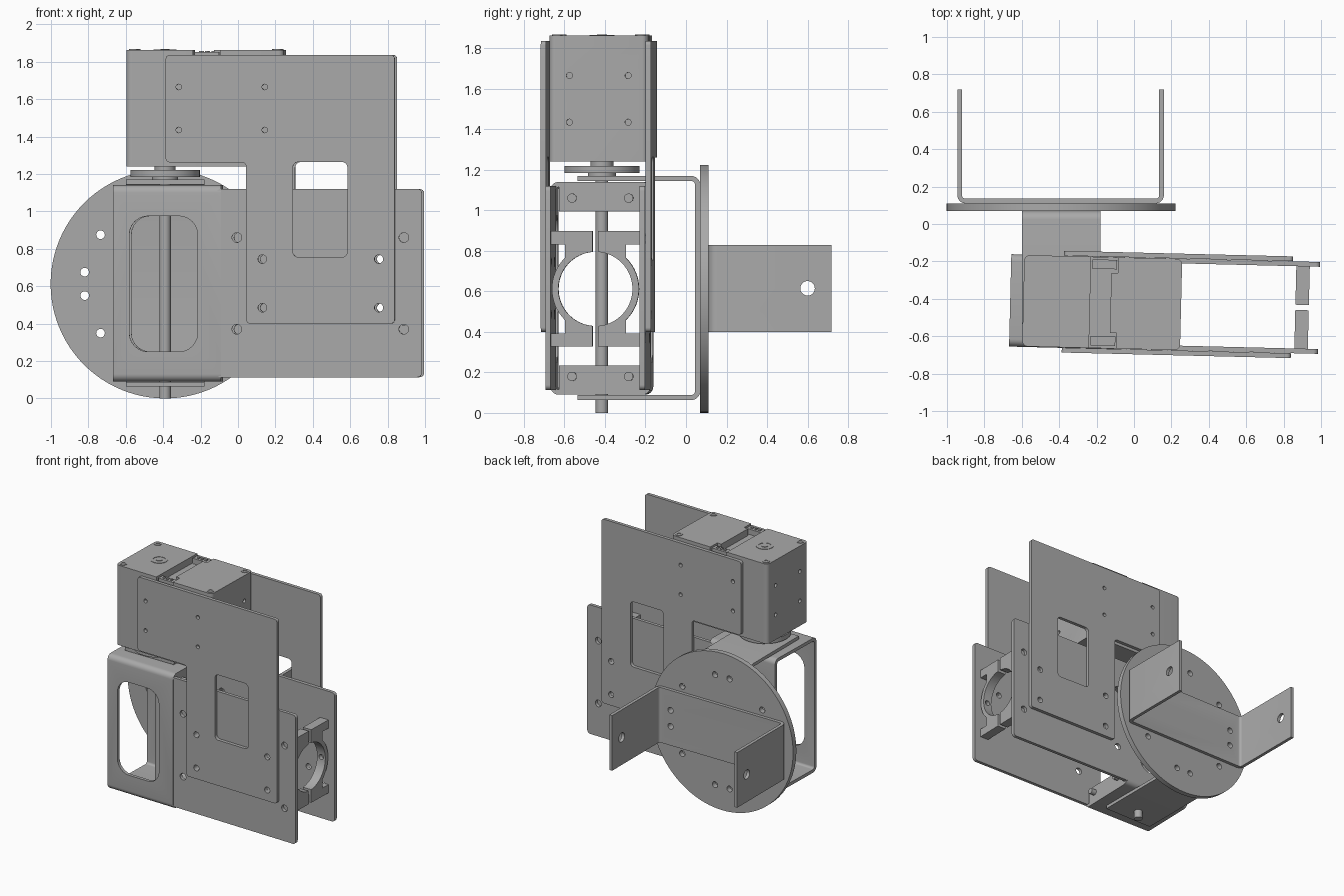
import bpy, bmesh
from math import sin, cos, pi, radians
from mathutils import Matrix, Vector

cube = bpy.data.objects.get("Cube")
if cube:
    bpy.data.objects.remove(cube)

GREY = (0.4, 0.4, 0.4, 1)
metal = bpy.data.materials.new("grey_metal")
metal.use_nodes = True
metal.diffuse_color = GREY
metal.node_tree.nodes["Principled BSDF"].inputs["Base Color"].default_value = GREY

# Two 2D directions spanning the sheet, for each extrusion axis
SPAN = {"x": ((0, 1, 0), (0, 0, 1)), "y": ((1, 0, 0), (0, 0, 1)), "z": ((1, 0, 0), (0, 1, 0))}


def circle(a, b, r, n=32):
    return [(a + r * cos(2 * pi * i / n), b + r * sin(2 * pi * i / n)) for i in range(n)]


def rounded(points, radii):
    """Fillet the square corners of an outline."""
    if not isinstance(radii, (list, tuple)):
        radii = [radii] * len(points)
    out = []
    for i, (p, r) in enumerate(zip(points, radii)):
        p = Vector(p)
        if r == 0:
            out.append(tuple(p))
            continue
        d1 = (Vector(points[i - 1]) - p).normalized()
        d2 = (Vector(points[(i + 1) % len(points)]) - p).normalized()
        for k in range(7):
            t = pi / 2 * k / 6
            out.append(tuple(p + d1 * r * (1 - sin(t)) + d2 * r * (1 - cos(t))))
    return out


def rect(a0, b0, a1, b1, r=0):
    return rounded([(a0, b0), (a1, b0), (a1, b1), (a0, b1)], r)


def slab(name, axis, lo, hi, *loops):
    """Extrude an outline, with further loops as holes, from lo to hi along an axis."""
    curve = bpy.data.curves.new(name, "CURVE")
    curve.dimensions, curve.fill_mode = "2D", "BOTH"
    curve.extrude = (hi - lo) / 2
    for loop in loops:
        spline = curve.splines.new("POLY")
        spline.points.add(len(loop) - 1)
        for point, (a, b) in zip(spline.points, loop):
            point.co = (a, b, 0, 1)
        spline.use_cyclic_u = True
    temp = bpy.data.objects.new(name, curve)
    mesh = bpy.data.meshes.new_from_object(temp)
    bpy.data.objects.remove(temp)
    bpy.data.curves.remove(curve)
    u, v = map(Vector, SPAN[axis])
    w = u.cross(v)
    mid = Vector([(lo + hi) / 2 if c == axis else 0 for c in "xyz"])
    mesh.transform(Matrix.Translation(mid) @ Matrix((u, v, w)).transposed().to_4x4())
    bm = bmesh.new()
    bm.from_mesh(mesh)
    bmesh.ops.remove_doubles(bm, verts=bm.verts, dist=1e-5)
    bmesh.ops.recalc_face_normals(bm, faces=bm.faces)
    bm.to_mesh(mesh)
    bm.free()
    mesh.materials.clear()
    mesh.materials.append(metal)
    obj = bpy.data.objects.new(name, mesh)
    bpy.context.collection.objects.link(obj)
    return obj


def cut(obj, *cutters):
    for cutter in cutters:
        cutter.hide_render = True
        mod = obj.modifiers.new("cut", "BOOLEAN")
        mod.operation, mod.solver, mod.object = "DIFFERENCE", "EXACT", cutter
    mesh = bpy.data.meshes.new_from_object(obj.evaluated_get(bpy.context.evaluated_depsgraph_get()))
    obj.modifiers.clear()
    obj.data = mesh
    for cutter in cutters:
        bpy.data.objects.remove(cutter)


def drills(axis, lo, hi, r, spots):
    return [slab("drill", axis, lo, hi, circle(a, b, r, 20)) for a, b in spots]


def grid(a_values, b_values):
    return [(a, b) for a in a_values for b in b_values]


CX, CY, CZ = -0.39, -0.415, 0.612
T = 0.025

# Fixed base: round disc with its bolt circle
bolts = []
for quarter in range(4):
    for angle in (-8.3, 8.3):
        t = radians(quarter * 90 + angle)
        bolts.append((CX + 0.434 * cos(t), CZ + 0.434 * sin(t)))
for sx in (-1, 1):
    for sz in (-1, 1):
        bolts.append((CX + sx * 0.345, CZ + sz * 0.263))
slab("base_disc", "y", 0.07, 0.11, circle(CX, CZ, 0.612, 96), *[circle(a, b, 0.023, 20) for a, b in bolts])

# Rear mounting bracket, bent from one strip
x0, x1, y0, y1 = -0.945, 0.16, 0.11, 0.718
u_points = [(x0, y0), (x1, y0), (x1, y1), (x1 - T, y1), (x1 - T, y0 + T),
            (x0 + T, y0 + T), (x0 + T, y1), (x0, y1)]
rear = slab("rear_bracket", "z", 0.4, 0.83, rounded(u_points, [0.045, 0.045, 0, 0, 0.02, 0.02, 0, 0]))
side_bolts = [(a, b) for a, b in bolts if abs(b - CZ) < 0.1]
cut(rear, *drills("x", -1.2, 0.4, 0.036, [(0.6, CZ + 0.003)]), *drills("y", 0, 0.2, 0.023, side_bolts))

# Yoke that carries the vertical shaft
y0, y1, z0, z1 = -0.535, 0.07, 0.063, 1.17
yoke_points = [(y0, z0), (y1, z0), (y1, z1), (y0, z1), (y0, z1 - T),
               (y1 - T, z1 - T), (y1 - T, z0 + T), (y0, z0 + T)]
slab("yoke", "x", -0.6, -0.18, rounded(yoke_points, [0, 0.045, 0.045, 0, 0, 0.02, 0.02, 0]))

# Shaft, pulley wheel and hubs
for name, lo, hi, r in (("shaft", 0, 1.25, 0.031), ("pulley", 1.185, 1.22, 0.186),
                        ("lower_hub", 1.165, 1.19, 0.07), ("upper_hub", 1.215, 1.245, 0.056)):
    slab(name, "z", lo, hi, circle(CX, CY, r, 48))

# Everything below swings on the shaft: y is measured from the shaft until the end
fixed = set(bpy.data.objects)

# Rectangular joint frame, open at its ends, with windows through both walls
H = 0.247
frame = slab("joint_frame", "x", -0.662, -0.085, rect(-H, 0.09, H, 1.14, 0.04),
             rect(-H + T, 0.09 + T, H - T, 1.14 - T, 0.018))
cut(frame, slab("window", "y", -0.4, 0.4, rect(-0.575, 0.25, -0.21, 0.975, 0.1)))
for name, lo, hi, bolt_z in (("lower", 0.1, 0.235, 0.18), ("upper", 0.995, 1.13, 1.06)):
    slab(name + "_flange", "x", -0.11, -0.085, rect(-0.205, lo, 0.205, hi))
    for y in (-0.14, 0.14):
        slab(name + "_flange_bolt", "x", -0.1, -0.045, circle(y, bolt_z, 0.023, 16))

# Lower and upper side plates on both sides
lower_holes = grid((0, 0.893), (0.37, 0.86))
mid_holes = grid((0.137, 0.76), (0.485, 0.745))
top_holes = grid((-0.31, 0.15), (1.435, 1.665))
upper_outline = rounded([(-0.38, 1.837), (-0.38, 1.262), (0.05, 1.262), (0.05, 0.4),
                         (0.845, 0.4), (0.845, 1.837)], 0.022)
for side, s in (("front", -1), ("back", 1)):
    lo, hi = sorted((s * 0.22, s * 0.2455))
    slab(side + "_lower_plate", "y", lo, hi, rect(-0.11, 0.113, 0.99, 1.12, 0.025),
         *[circle(a, b, 0.026, 20) for a, b in lower_holes],
         *[circle(a, b, 0.023, 20) for a, b in mid_holes])
    lo, hi = sorted((s * 0.246, s * 0.272))
    slab(side + "_upper_plate", "y", lo, hi, upper_outline, rect(0.3, 0.755, 0.592, 1.264, 0.03),
         *[circle(a, b, 0.023, 20) for a, b in mid_holes],
         *[circle(a, b, 0.015, 16) for a, b in top_holes])

    # Half of the split ring clamp between the lower plates
    edge = [(0.014, 0.285), (0.221, 0.285), (0.221, 0.22), (0.15, 0.22), (0.15, 0.154)]
    steps = [radians(45 - 90 * i / 16) for i in range(1, 16)]
    outline = edge + [(0.215 * cos(t), 0.215 * sin(t)) for t in steps]
    outline += [(a, -b) for a, b in reversed(edge)]
    steps = [radians(-85.5 + 171 * i / 32) for i in range(33)]
    outline += [(0.183 * cos(t), 0.183 * sin(t)) for t in steps]
    clamp = slab(side + "_clamp_half", "x", 0.863, 0.935, [(s * a, CZ + b) for a, b in outline])
    cut(clamp, *drills("y", -0.4, 0.4, 0.02, [(0.899, CZ)]))

# Motor body with a raised gearbox end and a raised cover
M = 0.244
motor = slab("motor_body", "z", 1.24, 1.81, rect(-0.592, -M, 0.252, M, 0.03))
cut(motor, *[d for lo, hi in ((-0.7, -0.56), (0.22, 0.4))
             for d in drills("x", lo, hi, 0.015, grid((-0.145, 0.145), (1.435, 1.665)))])
slab("gearbox_top", "z", 1.81, 1.863, rect(-0.592, -M, -0.235, M, [0.03, 0, 0, 0.03]))
slab("motor_cover", "z", 1.81, 1.863, rect(-0.125, -0.16, 0, 0.16, 0))
slab("motor_cover_wide", "z", 1.81, 1.863, rect(-0.09, -M, 0.252, M, [0, 0.03, 0.03, 0]))
for y in (-0.205, 0.205):
    slab("connector", "z", 1.81, 1.852, rect(-0.228, y - 0.025, -0.095, y + 0.025))
    for x in (-0.195, -0.162, -0.129):
        slab("connector_pin", "z", 1.85, 1.858, rect(x - 0.008, y - 0.01, x + 0.008, y + 0.01))
    for x in (-0.553, 0.212):
        slab("corner_screw", "z", 1.86, 1.867, circle(x, y, 0.026, 20), circle(x, y, 0.014, 20))
slab("axle_ring", "z", 1.86, 1.866, circle(CX, 0, 0.062, 40), circle(CX, 0, 0.045, 40))
slab("axle_cap", "z", 1.86, 1.867, circle(CX, 0, 0.024, 24))

# Swing the moving group slightly about the shaft
swing = Matrix.Translation((CX, CY, 0)) @ Matrix.Rotation(radians(-1.4), 4, "Z") @ Matrix.Translation((-CX, 0, 0))
for obj in set(bpy.data.objects) - fixed:
    if obj.type == "MESH":
        obj.data.transform(swing)

# Smooth the round parts while keeping edges crisp
bpy.ops.object.select_all(action="DESELECT")
for obj in bpy.context.collection.objects:
    if obj.type == "MESH":
        obj.select_set(True)
        bpy.context.view_layer.objects.active = obj
bpy.ops.object.shade_smooth_by_angle(angle=radians(30))
